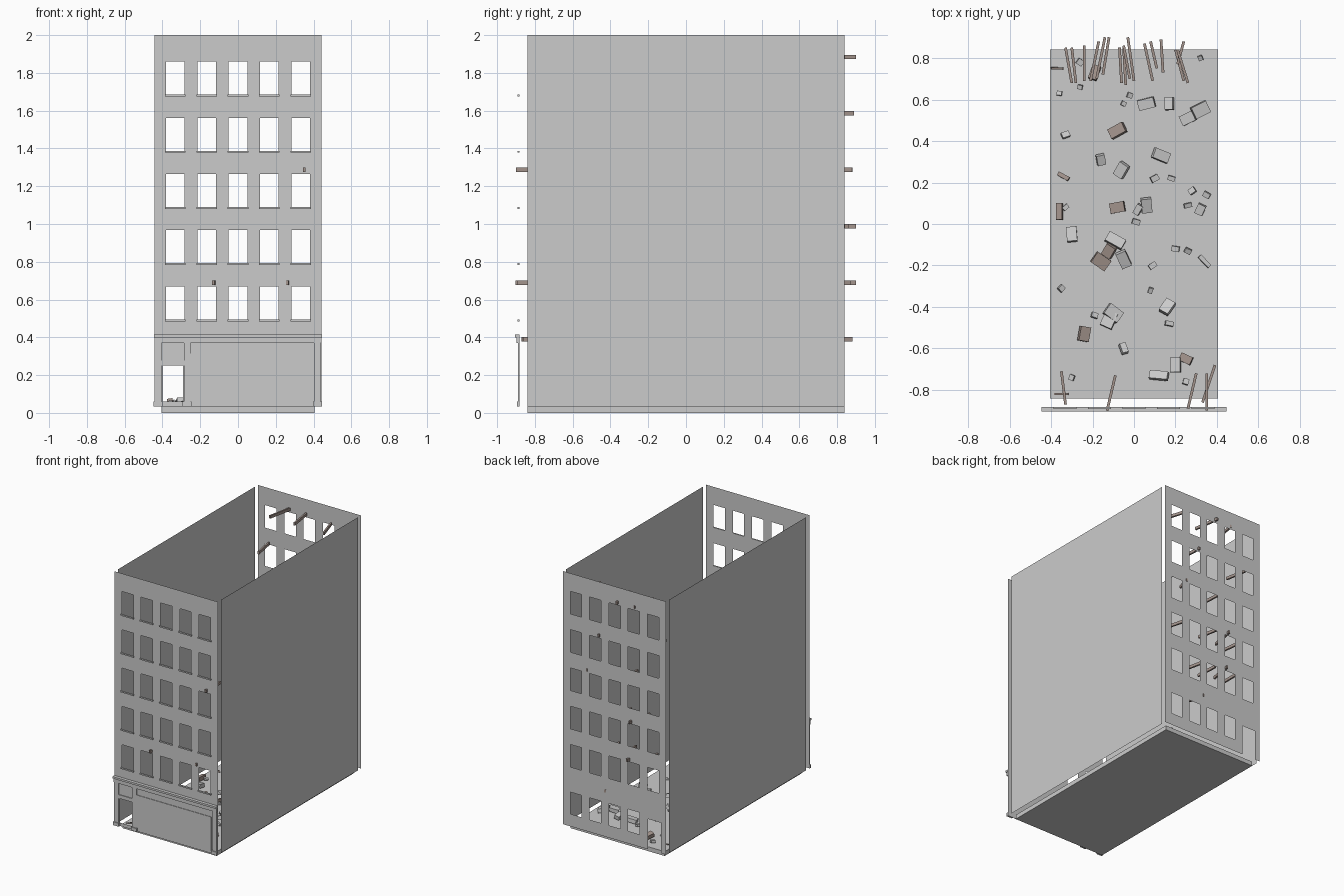
import bpy, bmesh, math, random
from mathutils import Matrix, Vector

random.seed(4)
cube = bpy.data.objects.get("Cube")
if cube:
    bpy.data.objects.remove(cube, do_unlink=True)


def material(name, color):
    mat = bpy.data.materials.new(name)
    mat.use_nodes = True
    mat.diffuse_color = (*color, 1)
    mat.node_tree.nodes["Principled BSDF"].inputs["Base Color"].default_value = (*color, 1)
    return mat


PLASTER = material("grey plaster", (0.6, 0.6, 0.6))
WOOD = material("weathered wood", (0.36, 0.29, 0.26))


def finish(name, bm, mat):
    mesh = bpy.data.meshes.new(name)
    bm.to_mesh(mesh)
    bm.free()
    mesh.materials.append(mat)
    obj = bpy.data.objects.new(name, mesh)
    bpy.context.collection.objects.link(obj)
    return obj


def add_box(bm, x, y, z):
    """Axis-aligned box from three (low, high) ranges."""
    size = [b - a for a, b in (x, y, z)]
    mid = [(a + b) / 2 for a, b in (x, y, z)]
    bmesh.ops.create_cube(bm, size=1, matrix=Matrix.Translation(mid) @ Matrix.Diagonal((*size, 1)))


def boxes(name, ranges, mat=PLASTER):
    bm = bmesh.new()
    for r in ranges:
        add_box(bm, *r)
    return finish(name, bm, mat)


def add_block(bm, center, size, turn, tilt=0, roll=0):
    rot = Matrix.Rotation(turn, 4, "Z") @ Matrix.Rotation(tilt, 4, "X") @ Matrix.Rotation(roll, 4, "Y")
    bmesh.ops.create_cube(bm, size=1, matrix=Matrix.Translation(center) @ rot @ Matrix.Diagonal((*size, 1)))


# Main dimensions
HALF_X, SIDE_Y, FRONT_Y, BACK_Y = 0.443, 0.84, -0.881, 0.876
BASE, TOP = 0.034, 2.0
COLUMNS = [i * 0.166 for i in range(-2, 3)]
FLOORS = [0.495 + i * 0.2975 for i in range(5)]
HALF_W, WIN_H = 0.049, 0.175
windows = [(c - HALF_W, c + HALF_W, z, z + WIN_H) for z in FLOORS for c in COLUMNS]


def pierced_wall(name, y, holes, facing):
    """Thin wall made of grid cells, leaving out those inside a hole."""
    xs = sorted({-HALF_X, HALF_X} | {round(v, 4) for h in holes for v in h[:2]})
    zs = sorted({BASE, TOP} | {round(v, 4) for h in holes for v in h[2:]})
    bm = bmesh.new()
    for x0, x1 in zip(xs, xs[1:]):
        for z0, z1 in zip(zs, zs[1:]):
            mx, mz = (x0 + x1) / 2, (z0 + z1) / 2
            if any(a < mx < b and c < mz < d for a, b, c, d in holes):
                continue
            loop = [(x0, y, z0), (x1, y, z0), (x1, y, z1), (x0, y, z1)]
            bm.faces.new([bm.verts.new(p) for p in loop[::facing]])
    bmesh.ops.remove_doubles(bm, verts=bm.verts, dist=0.0001)
    return finish(name, bm, PLASTER)


# Floor slab and the two blank side walls
boxes("floor_slab", [((-0.405, 0.405), (-SIDE_Y, SIDE_Y), (0, BASE))])
for side, name in ((1, "left_wall"), (-1, "right_wall")):
    bm = bmesh.new()
    x = side * HALF_X
    loop = [(x, -SIDE_Y, BASE), (x, SIDE_Y, BASE), (x, SIDE_Y, TOP), (x, -SIDE_Y, TOP)]
    bm.faces.new([bm.verts.new(p) for p in loop[::side]])
    finish(name, bm, PLASTER)

# Front and back walls with window and door openings
front_door = (-0.397, -0.29, 0.06, 0.25)
back_door = (-0.4, -0.285, BASE, 0.27)
ground_windows = [(c - HALF_W, c + HALF_W, 0.13, 0.3) for c in COLUMNS[1:]]
pierced_wall("front_wall", FRONT_Y, windows + [front_door], 1)
pierced_wall("back_wall", BACK_Y, windows + ground_windows + [back_door], -1)

# Window sills
boxes("window_sills", [((c - 0.055, c + 0.055), (FRONT_Y - 0.01, FRONT_Y), (z - 0.01, z))
                       for z in FLOORS for c in COLUMNS])

# Shopfront: cornice, pilasters with bases, shutter and door frame
boxes("cornice", [
    ((-0.445, 0.445), (-0.905, FRONT_Y), (0.4, 0.415)),
    ((-0.442, 0.442), (-0.897, FRONT_Y), (0.37, 0.4))])
pilasters = []
for c in (-0.423, -0.269, 0.42):
    pilasters.append(((c - 0.018, c + 0.018), (-0.89, FRONT_Y), (0.06, 0.37)))
    pilasters.append(((c - 0.024, c + 0.024), (-0.896, FRONT_Y), (BASE, 0.06)))
boxes("pilasters", pilasters)
boxes("shop_shutter", [((-0.251, 0.387), (-0.885, FRONT_Y), (BASE, 0.315))])
boxes("door_lintel", [((-0.405, -0.287), (-0.887, FRONT_Y), (0.25, 0.278))])

# Broken joists: outer end x, y, inner end x, y (hundredths), storey
JOISTS = [
    (-33, 85, -30, 68, 4), (-30, 85, -28, 68, 2), (-24, 86, -24, 69, 1), (-17, 88, -21, 69, 5),
    (-14, 90, -18, 70, 2), (-12, 90, -15, 72, 1), (-7, 85, -6, 68, 3), (-5, 85, -4, 67, 1),
    (-3, 90, 0, 69, 5), (-5, 86, -2, 70, 2), (5, 87, 9, 69, 1), (8, 88, 11, 75, 0),
    (13, 89, 14, 73, 4), (21, 84, 26, 68, 5), (24, 88, 21, 77, 3), (20, 84, 24, 69, 2),
    (-33, -87, -35, -71, 0), (-13, -90, -9, -73, 1), (26, -89, 30, -72, 1),
    (35, -90, 35, -72, 3), (33, -86, 39, -68, 0)]
bm = bmesh.new()
for x0, y0, x1, y1, storey in JOISTS:
    a, b = Vector((x0, y0, 0)) / 100, Vector((x1, y1, 0)) / 100
    d = b - a
    add_block(bm, (a + b) / 2 + Vector((0, 0, 0.39 + 0.299 * storey)),
              (d.length, 0.013, 0.022), math.atan2(d.y, d.x))
finish("broken_joists", bm, WOOD)

# Rubble on the floor: x, y, length, width (hundredths), turn in degrees
CHUNKS = [
    (6, 58, 8, 5, 15), (17, 58, 4, 6, 0), (26, 51, 7, 5, 25), (32, 55, 8, 6, 25), (-16, 31, 4, 5, 10),
    (-6, 26, 5, 7, -30), (13, 33, 8, 5, -20), (32, 7, 4, 5, -25), (6, 9, 5, 7, 5), (2, 7, 3, 5, -30),
    (-30, -5, 5, 7, 5), (-9, -8, 9, 5, -30), (-5, -17, 5, 8, 25), (16, -40, 5, 7, -35),
    (-10, -43, 8, 6, -35), (-12, -46, 6, 8, -25), (-5, -60, 3, 5, 20), (20, -68, 5, 7, 0),
    (12, -73, 9, 4, -10), (34, -18, 7, 2, -45)]
BOARDS = [
    (-8, 45, 8, 5, 25), (-8, 8, 7, 5, 10), (-12, -13, 5, 6, -30), (-16, -18, 8, 6, -35),
    (-24, -53, 5, 7, -10), (25, -65, 6, 4, -25), (-34, 23, 6, 2, -30), (-36, 6, 3, 8, 0),
    (-37, 75, 6, 1, -5), (-35, -82, 7, 1, 0), (-19, 73, 4, 7, -20)]
SCRAPS = [
    (-36, 63), (-26, 66), (-33, 43), (-2, 62), (-5, 58), (10, 22), (18, 22), (28, 16), (26, 9),
    (35, 14), (-33, 8), (1, 1), (9, -20), (20, -12), (26, -13), (-35, -31), (8, -32), (-19, -44),
    (17, -48), (-30, -74), (25, -76), (-26, 78), (32, 80)]
scraps = [(x, y, random.uniform(2, 4), random.uniform(2, 3), random.uniform(-45, 45)) for x, y in SCRAPS]
for name, pieces, mat in (("rubble_chunks", CHUNKS, PLASTER), ("rubble_boards", BOARDS, WOOD),
                          ("rubble_scraps", scraps, PLASTER)):
    bm = bmesh.new()
    for x, y, length, width, turn in pieces:
        thick = min(0.03, width / 150)
        add_block(bm, (x / 100, y / 100, BASE + thick / 2 + 0.01), (length / 100, width / 100, thick),
                  math.radians(turn), random.uniform(-0.35, 0.35), random.uniform(-0.3, 0.3))
    finish(name, bm, mat)
